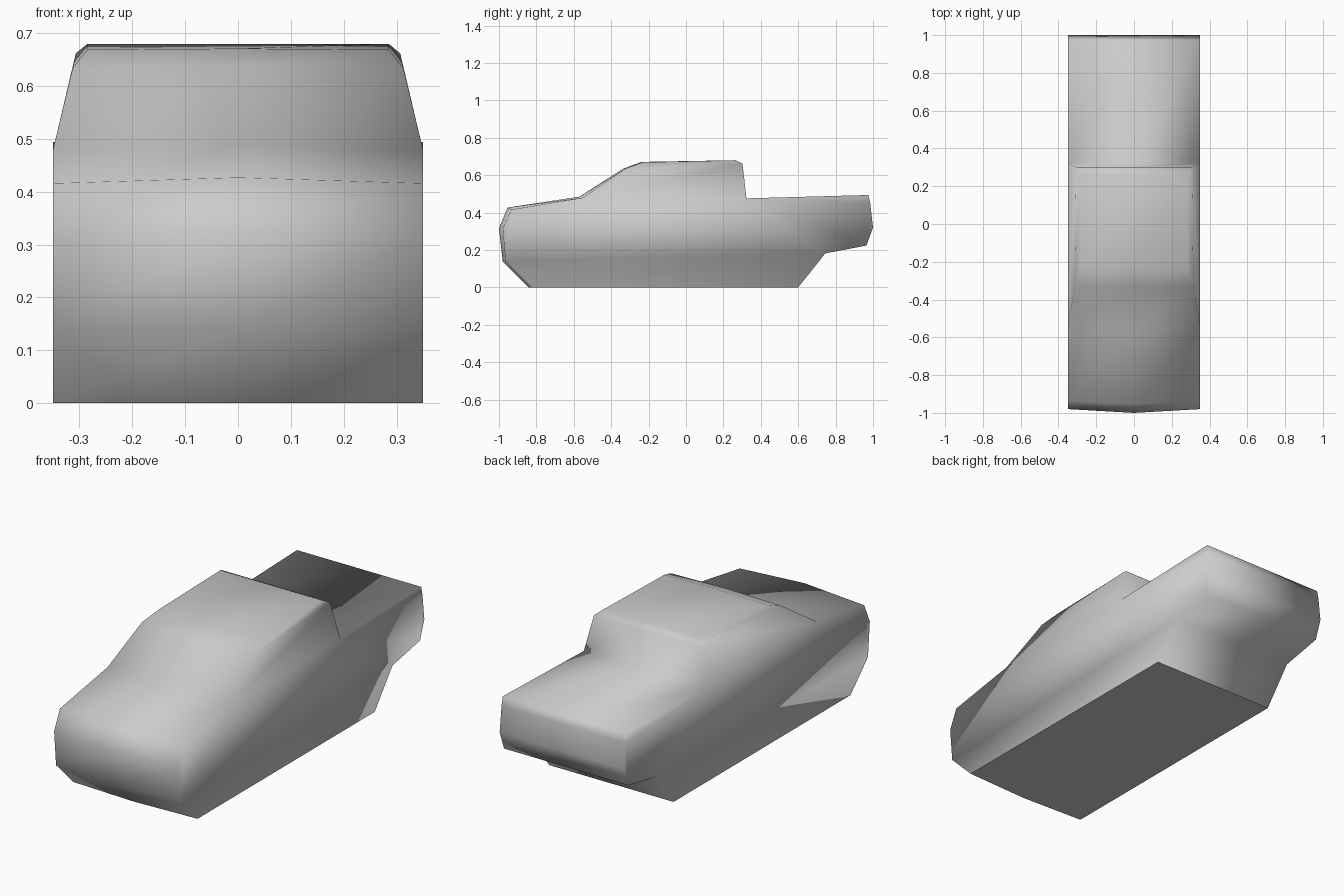
import bpy
import bmesh

cube = bpy.data.objects.get("Cube")
if cube:
    bpy.data.objects.remove(cube, do_unlink=True)

# Single paint colour
paint = bpy.data.materials.new("grey paint")
paint.use_nodes = True
grey = (0.6, 0.6, 0.6, 1)
paint.diffuse_color = grey
paint.node_tree.nodes["Principled BSDF"].inputs["Base Color"].default_value = grey

W = 0.35  # half width of the body

# Profile rows: name, y, z, half width, edge setback in y, edge drop in z
ROWS = [
    ("nose_bottom", -0.84, 0, W, 0.015, 0),
    ("nose_low", -0.98, 0.14, W, 0.015, 0),
    ("nose_mid", -1.0, 0.316, W, 0.02, 0),
    ("hood_front", -0.954, 0.427, W, 0.02, 0.011),
    ("hood_back", -0.57, 0.485, W, 0.02, 0.005),
    ("screen_top", -0.334, 0.636, 0.313, 0.008, 0.002),
    ("roof_front", -0.238, 0.671, 0.285, 0.005, 0.002),
    ("roof_back", 0.265, 0.68, 0.285, 0, 0),
    ("cab_back", 0.302, 0.662, 0.307, 0, 0),
    ("bed_front", 0.323, 0.476, W, 0, 0),
    ("tail_top", 0.975, 0.494, W, 0, 0),
    ("tail_upper", 0.985, 0.449, W, 0, 0),
    ("tail_mid", 1.0, 0.32, W, 0, 0),
    ("tail_low", 0.965, 0.224, W, 0, 0),
    ("rear_under", 0.745, 0.182, W, 0, 0),
    ("rear_bottom", 0.60, 0, W, 0, 0),
]

# Side panels, each an outline through named rows
PANELS = [
    "nose_bottom nose_low rear_under rear_bottom",
    "nose_low nose_mid hood_front hood_back",
    "nose_low hood_back bed_front rear_under",
    "rear_under bed_front tail_top tail_upper tail_mid tail_low",
    "hood_back screen_top cab_back bed_front",
    "screen_top roof_front roof_back cab_back",
]

bm = bmesh.new()
rows = {}
for name, y, z, w, back, drop in ROWS:
    rows[name] = [bm.verts.new((s * w, y + abs(s) * back, z - abs(s) * drop))
                  for s in (-1, 0, 1)]

# Skin running from the nose over the roof to the tail
loops = list(rows.values())
for a, b in zip(loops, loops[1:]):
    for i in (0, 1):
        bm.faces.new((a[i], a[i + 1], b[i + 1], b[i]))

# Both sides
for panel in PANELS:
    for side in (0, 2):
        bm.faces.new([rows[n][side] for n in panel.split()])

# Flat underside with a crisp rim
floor = bm.faces.new(loops[0] + loops[-1][::-1])
bmesh.ops.recalc_face_normals(bm, faces=bm.faces[:])
for f in bm.faces:
    f.smooth = True
for e in floor.edges:
    e.smooth = False
floor.smooth = False

mesh = bpy.data.meshes.new("truck_body")
bm.to_mesh(mesh)
bm.free()
mesh.materials.append(paint)
body = bpy.data.objects.new("truck_body", mesh)
bpy.context.collection.objects.link(body)
